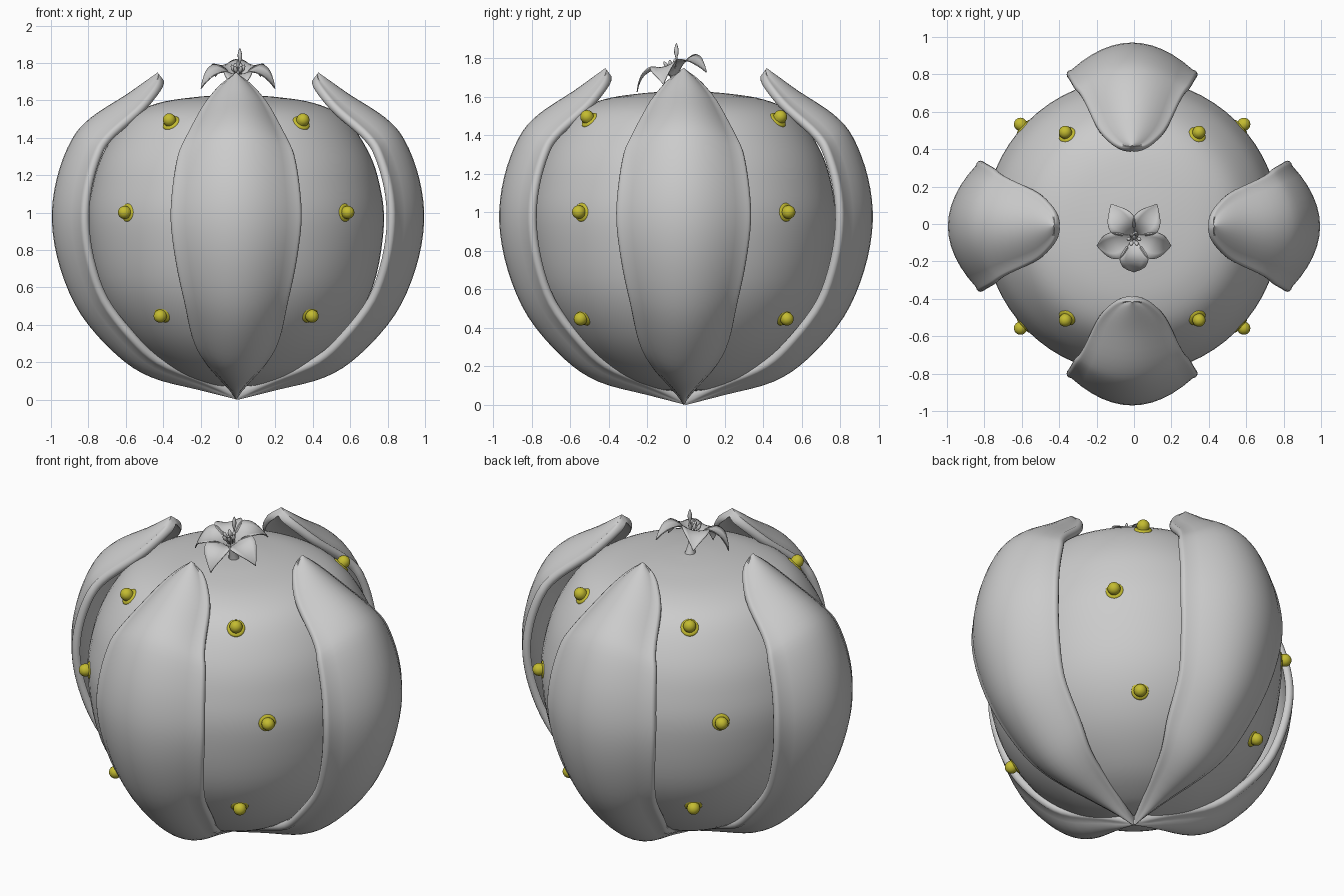
import bpy, bmesh
from math import sin, cos, pi, radians
from mathutils import Vector, Matrix

if "Cube" in bpy.data.objects:
    bpy.data.objects.remove(bpy.data.objects["Cube"])

CX, CY = -0.01, -0.012
yellow = bpy.data.materials.new("yellow")
yellow.diffuse_color = (0.55, 0.50, 0.03, 1)
yellow.use_nodes = True
yellow.node_tree.nodes["Principled BSDF"].inputs["Base Color"].default_value = yellow.diffuse_color


def smooth(points, n):
    """Catmull-Rom samples through the points."""
    p = [Vector(q) for q in points]
    p = [2 * p[0] - p[1]] + p + [2 * p[-1] - p[-2]]
    out = []
    for i in range(1, len(p) - 2):
        a, b, c, d = p[i - 1:i + 3]
        for k in range(n):
            t = k / n
            out.append(0.5 * (2 * b + (c - a) * t + (2 * a - 5 * b + 4 * c - d) * t * t
                              + (3 * b - a - 3 * c + d) * t ** 3))
    return out + [p[-2]]


def skin(name, rings, closed=True, caps=False):
    """Object with quads between successive rings of points."""
    bm = bmesh.new()
    rows = [[bm.verts.new(v) for v in ring] for ring in rings]
    m = len(rows[0])
    for a, b in zip(rows, rows[1:]):
        for j in range(m if closed else m - 1):
            k = (j + 1) % m
            bm.faces.new((a[j], a[k], b[k], b[j]))
    if caps:
        bm.faces.new(rows[0])
        bm.faces.new(rows[-1])
    if closed:
        bmesh.ops.recalc_face_normals(bm, faces=bm.faces)
    me = bpy.data.meshes.new(name)
    bm.to_mesh(me)
    bm.free()
    ob = bpy.data.objects.new(name, me)
    bpy.context.collection.objects.link(ob)
    bpy.ops.object.select_all(action='DESELECT')
    ob.select_set(True)
    bpy.context.view_layer.objects.active = ob
    bpy.ops.object.shade_smooth_by_angle(angle=radians(50))
    return ob


def lathe(name, profile, n):
    return skin(name, [[(r * cos(2 * pi * k / n), r * sin(2 * pi * k / n), z) for k in range(n)]
                       for r, z in profile], caps=True)


# Round body with flattened top
body = lathe("body", smooth([(.003, .07), (.15, .085), (.36, .17), (.58, .35), (.73, .60), (.79, .93),
                             (.765, 1.16), (.70, 1.34), (.58, 1.505), (.42, 1.585), (.2, 1.62),
                             (.003, 1.63)], 5), 64)
body.location = (CX, CY, 0)

# Four thick outer shells: (radius, height, half width) along the midline
spine = smooth([(0, .0, .004), (.2, .05, .08), (.465, .12, .17), (.65, .24, .235), (.84, .455, .28),
                (.95, .70, .325), (.995, .95, .35), (.97, 1.18, .34), (.89, 1.39, .31),
                (.785, 1.51, .27), (.6, 1.63, .195), (.5, 1.70, .125), (.45, 1.735, .07), (.43, 1.75, .015)], 4)
T = 0.05


def shell_rings():
    rings = []
    for i, (r, z, w) in enumerate(spine):
        d = spine[min(i + 1, len(spine) - 1)] - spine[max(i - 1, 0)]
        inward = Vector((-d.y, 0, d.x)).normalized()
        w = max(w, .004)
        sag = 0.15 * w / 0.35
        cap = min(T / 2, w * .5)
        core = w - cap
        us = [-1 + k / 6 for k in range(13)]
        loop = [(core * u, sag * u * u) for u in us]
        loop += [(core + cap * sin(a), sag + T / 2 * (1 - cos(a))) for a in [pi * k / 6 for k in range(1, 6)]]
        loop += [(core * u, sag * u * u + T) for u in reversed(us)]
        loop += [(-core - cap * sin(a), sag + T / 2 * (1 + cos(a))) for a in [pi * k / 6 for k in range(1, 6)]]
        rings.append([Vector((r, y, z)) + inward * dep for y, dep in loop])
    return rings


for k, side in enumerate(("right", "back", "left", "front")):
    ob = skin("shell_" + side, shell_rings(), caps=True)
    ob.rotation_euler.z = k * pi / 2
    s = 0.975 if k % 2 else 1.0
    ob.scale = (s, 1, 1)
    ob.location = (CX if k % 2 else 0, 0 if k % 2 else CY, 0)

# Yellow studs: flange disc plus dome, three on each diagonal
stud_profile = [(.001, -.02), (.045, -.02), (.05, -.012), (.05, .006), (.045, .014), (.033, .016)]
stud_profile += [(.035 * cos(a), .03 + .035 * sin(a)) for a in [pi / 2 * k / 6 for k in range(6)]] + [(.001, .065)]
for sx in (-1, 1):
    for sy in (-1, 1):
        for x, y, z, up in ((.345, .485, 1.475, 1.0), (.575, .525, 1.0, .05), (.39, .515, .46, -.5)):
            ob = lathe("stud", stud_profile, 20)
            n = Vector((sx * x, sy * y, 0)).normalized() + Vector((0, 0, up))
            ob.rotation_euler = n.to_track_quat('Z', 'Y').to_euler()
            ob.location = (CX + sx * x, CY + sy * y, z)
            ob.data.materials.append(yellow)

# Flower on top, tilted towards the front
place = Matrix.Translation((0, -.06, 1.70)) @ Matrix.Rotation(radians(16), 4, 'X')
leaf = smooth([(.01, 0, .012), (.05, .045, .045), (.10, .065, .076), (.15, .05, .065),
               (.185, .015, .03), (.205, -.02, .002)], 3)
for k in range(5):
    rings = [[(r, w * u, z + .25 * w * u * u) for u in (-1, -.6, -.3, 0, .3, .6, 1)] for r, z, w in leaf]
    ob = skin("flower_petal", rings, closed=False)
    sol = ob.modifiers.new("thickness", 'SOLIDIFY')
    sol.thickness = .005
    ob.matrix_world = place @ Matrix.Rotation(radians(-90 + 72 * k), 4, 'Z')

# Flower stem and stamens
ob = lathe("flower_stem", [(.03, -.09), (.02, -.03), (.022, .02), (.005, .03)], 12)
ob.matrix_world = place
stamen = [(.004, 0), (.004, .06), (.009, .068), (.011, .08), (.007, .095), (.001, .102)]
for k in range(6):
    ob = lathe("stamen", stamen, 8)
    ob.matrix_world = place @ Matrix.Rotation(k * pi / 3, 4, 'Z') @ Matrix.Rotation(radians(20), 4, 'Y')
pistil = lathe("pistil", [(.005, 0), (.005, .11), (.011, .13), (.012, .15), (.006, .175), (.001, .185)], 8)
pistil.location = (.01, -.05, 1.695)
